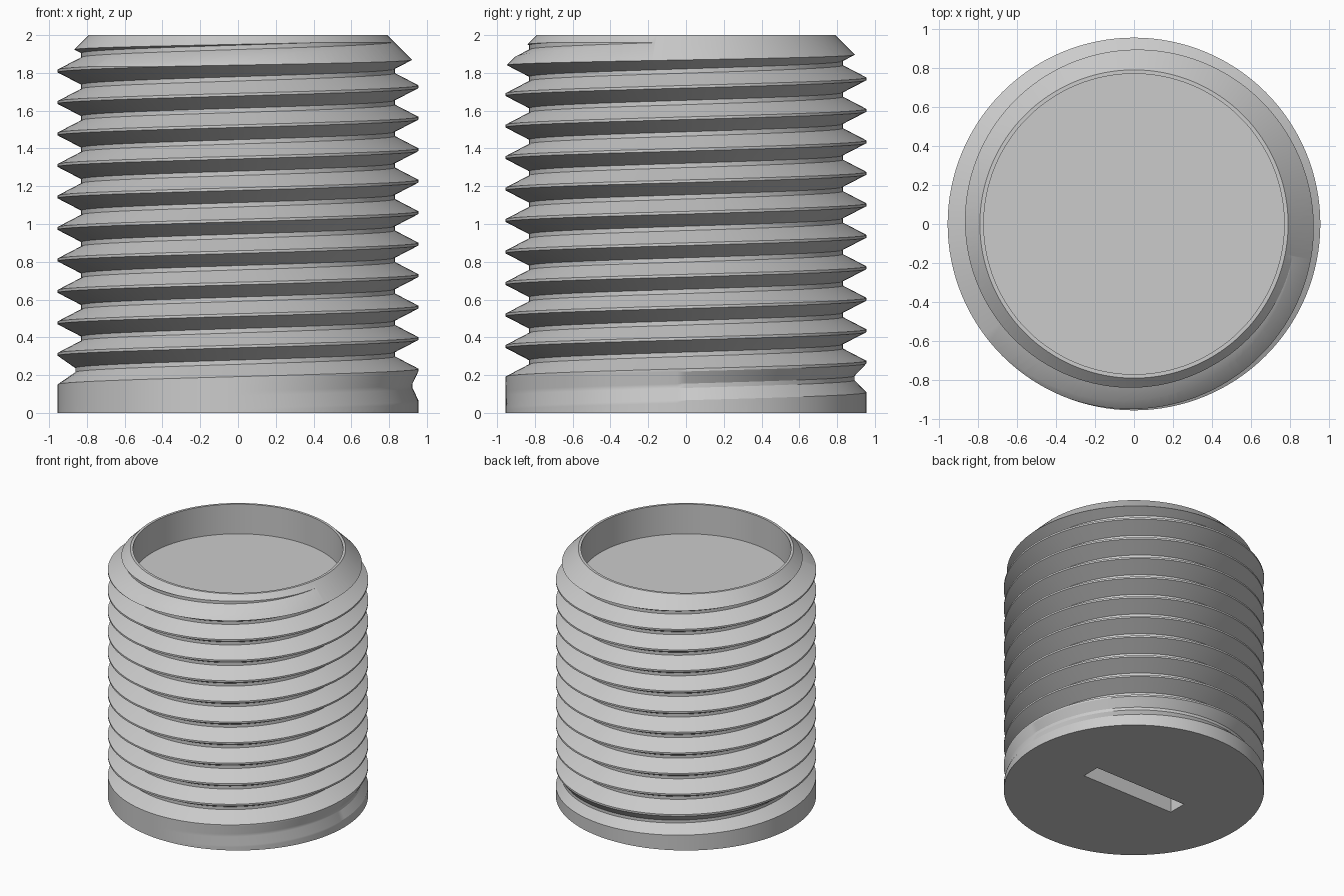
import bpy, bmesh
from math import sin, cos, pi, radians

old = bpy.data.objects.get("Cube")
if old:
    bpy.data.objects.remove(old, do_unlink=True)

SEG = 128
PITCH = 1 / 6
CREST_R, DEPTH = 0.955, 0.125
CREST_Z = 0.06                 # crest height at angle zero
LOW, HIGH = -0.2, 2.2          # thread overshoots the blank at both ends

grey = bpy.data.materials.new("plain grey")
grey.use_nodes = True
colour = (0.6, 0.6, 0.6, 1)
grey.diffuse_color = colour
grey.node_tree.nodes["Principled BSDF"].inputs["Base Color"].default_value = colour


def make_object(name, bm):
    bmesh.ops.remove_doubles(bm, verts=bm.verts, dist=1e-5)
    bmesh.ops.recalc_face_normals(bm, faces=bm.faces)
    mesh = bpy.data.meshes.new(name)
    bm.to_mesh(mesh)
    bm.free()
    mesh.materials.append(grey)
    ob = bpy.data.objects.new(name, mesh)
    bpy.context.collection.objects.link(ob)
    return ob


def apply_boolean(target, cutter, operation):
    cutter.hide_render = True
    mod = target.modifiers.new(operation.title(), 'BOOLEAN')
    mod.operation, mod.solver, mod.object = operation, 'EXACT', cutter
    bpy.context.view_layer.objects.active = target
    bpy.ops.object.modifier_apply(modifier=mod.name)
    bpy.data.objects.remove(cutter, do_unlink=True)


# Helical thread: crest and root rows climb one pitch per turn
def thread_point(turn, offset, is_root):
    z = CREST_Z + PITCH * turn + offset
    fade = min(max(turn + 0.25, 0), 1)      # first groove deepens over one turn
    r = CREST_R - DEPTH * fade * is_root
    if z <= LOW:
        z, r = LOW, CREST_R
    elif z >= HIGH:
        z, r = HIGH, CREST_R - DEPTH
    a = 2 * pi * turn
    return r * cos(a), r * sin(a), z


rows = [(-0.007, 0), (0.007, 0), (0.072, 1), (0.095, 1)]
bm = bmesh.new()
columns = []
for i in range(SEG + 1):
    columns.append([bm.verts.new(thread_point(k + i / SEG, off, root))
                    for k in range(-4, 15) for off, root in rows])
for a, b in zip(columns, columns[1:]):
    for j in range(len(a) - 1):
        bm.faces.new((a[j], b[j], b[j + 1], a[j + 1]))
bmesh.ops.remove_doubles(bm, verts=bm.verts, dist=1e-5)
bmesh.ops.dissolve_degenerate(bm, edges=bm.edges, dist=1e-6)
bmesh.ops.holes_fill(bm, edges=[e for e in bm.edges if e.is_boundary], sides=0)
body = make_object("threaded_plug", bm)

# Turned blank: flat base, chamfered rim and shallow cup in the top
profile = [(0, 0), (1.1, 0), (1.1, 1.69), (0.79, 2), (0.77, 2), (0.77, 1.76), (0, 1.76)]
bm = bmesh.new()
pts = [bm.verts.new((r, 0, z)) for r, z in profile]
edges = [bm.edges.new(pair) for pair in zip(pts, pts[1:])]
bmesh.ops.spin(bm, geom=pts + edges, cent=(0, 0, 0), axis=(0, 0, 1),
               angle=2 * pi, steps=SEG)
apply_boolean(body, make_object("blank_cutter", bm), 'INTERSECT')

# Driver slot in the underside
bm = bmesh.new()
bmesh.ops.create_cube(bm, size=1)
bmesh.ops.scale(bm, verts=bm.verts, vec=(0.83, 0.15, 0.4))
apply_boolean(body, make_object("slot_cutter", bm), 'DIFFERENCE')

# Smooth turned surfaces with crisp thread edges
bpy.ops.object.select_all(action='DESELECT')
body.select_set(True)
bpy.context.view_layer.objects.active = body
bpy.ops.object.shade_smooth_by_angle(angle=radians(25))
